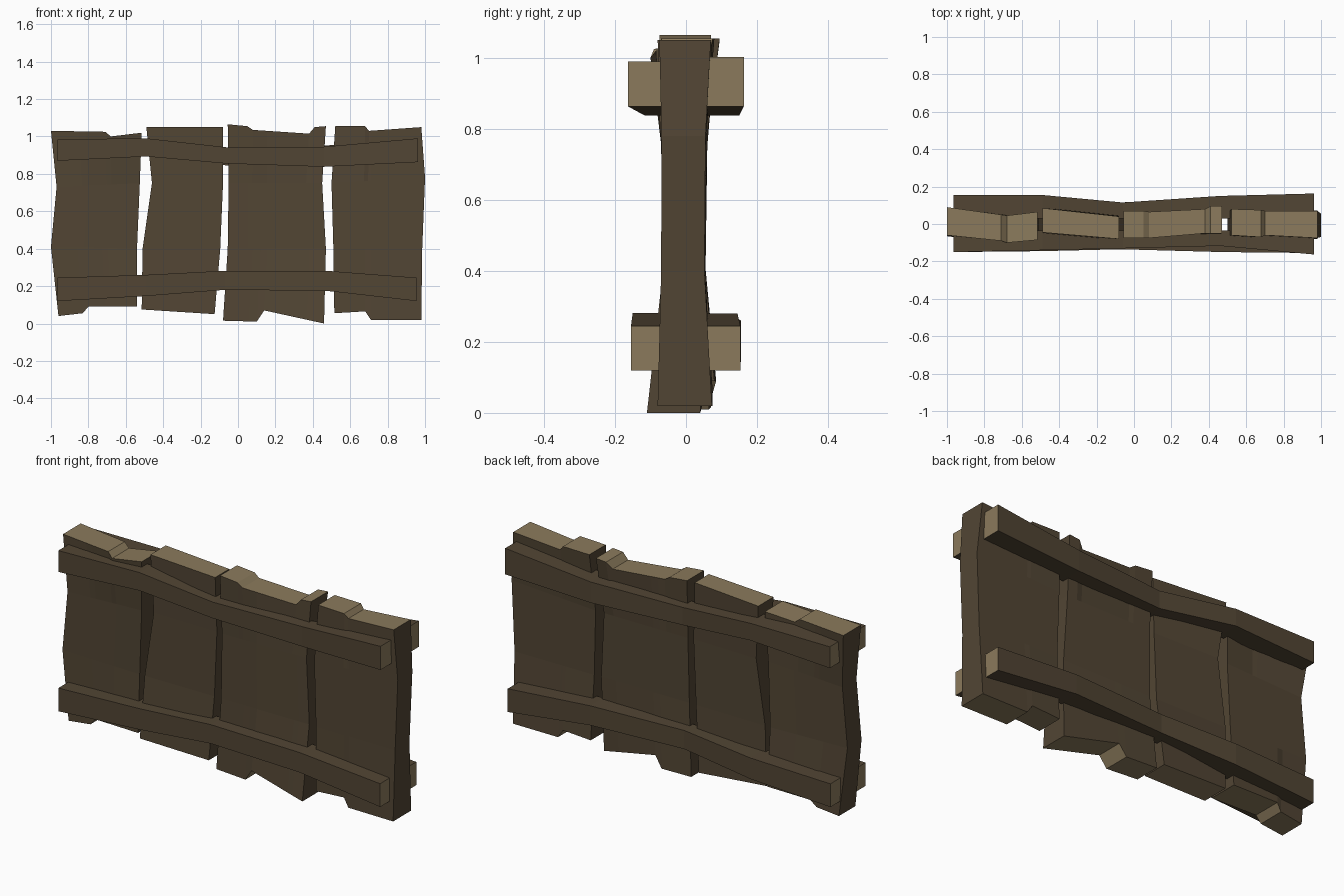
import bpy

def material(name, rgb):
    m = bpy.data.materials.new(name)
    m.diffuse_color = (*rgb, 1)
    return m

BARK = material("dark brown wood", (0.084, 0.060, 0.034))
GRAIN = material("tan end grain", (0.258, 0.195, 0.107))

def build(name, verts, faces, mats):
    me = bpy.data.meshes.new(name)
    me.from_pydata(verts, [], faces)
    me.materials.append(BARK)
    me.materials.append(GRAIN)
    me.polygons.foreach_set("material_index", mats)
    me.update()
    ob = bpy.data.objects.new(name, me)
    bpy.context.collection.objects.link(ob)

def lerp(a, b, t):
    return tuple(p + (q - p) * t for p, q in zip(a, b))

def param(row):
    x0, x1 = row[0][0], row[-1][0]
    return [round((p[0] - x0) / (x1 - x0), 4) for p in row]

def sample(row, u):
    us = param(row)
    for i in range(len(us) - 1):
        if u <= us[i + 1]:
            return lerp(row[i], row[i + 1], (u - us[i]) / (us[i + 1] - us[i]))
    return row[-1]

def plank(name, rows):
    """rows run top to bottom; every point is (x, z, front y, back y)"""
    us = sorted(set(param(rows[0]) + param(rows[-1])))
    n, r = len(us), len(rows)
    pts = [sample(row, u) for row in rows for u in us]
    verts = [(x, f, z) for x, z, f, b in pts] + [(x, b, z) for x, z, f, b in pts]
    o = n * r
    faces, mats = [], []
    for j in range(r - 1):
        for i in range(n - 1):
            a, c = j * n + i, (j + 1) * n + i
            faces += [(c, c + 1, a + 1, a), (o + a, o + a + 1, o + c + 1, o + c)]
            mats += [0, 0]
        a, c = j * n, (j + 1) * n
        faces.append((a, o + a, o + c, c))
        a, c = a + n - 1, c + n - 1
        faces.append((c, o + c, o + a, a))
        mats += [0, 0]
    for i in range(n - 1):                      # sawn ends
        c = (r - 1) * n + i
        faces += [(i, i + 1, o + i + 1, o + i), (c + 1, c, o + c, o + c + 1)]
        mats += [1, 1]
    build(name, verts, faces, mats)

def rail(name, stations, inner):
    """stations are (x, bottom z, top z, outer y)"""
    verts, faces = [], []
    for x, z0, z1, y in stations:
        verts += [(x, y, z0), (x, inner, z0), (x, inner, z1), (x, y, z1)]
    for s in range(len(stations) - 1):
        for k in range(4):
            a, b = s * 4 + k, s * 4 + (k + 1) % 4
            faces.append((a, a + 4, b + 4, b))
    mats = [0] * len(faces) + [1, 1]
    e = len(verts) - 4
    faces += [(0, 1, 2, 3), (e + 3, e + 2, e + 1, e)]
    if inner < 0:                               # front rails: outward winding
        faces = [f[::-1] for f in faces]
    faces = [f[::-1] for f in faces]
    build(name, verts, faces, mats)

# Upright planks
plank("plank_far_left", [
    [(-1, 1.03, -.06, .09), (-.71, 1.025, -.09, .05), (-.68, 1.0, -.10, .045), (-.515, 1.02, -.085, .065)],
    [(-.97, .73, -.065, .055), (-.525, .75, -.07, .05)],
    [(-1, .41, -.065, .055), (-.54, .40, -.065, .055)],
    [(-.96, .04, -.07, .07), (-.83, .055, -.07, .075), (-.80, .09, -.07, .085), (-.54, .09, -.08, .08)]])
plank("plank_mid_left", [
    [(-.49, 1.05, -.045, .085), (-.08, 1.05, -.08, .04)],
    [(-.46, .75, -.06, .06), (-.08, .75, -.065, .05)],
    [(-.51, .40, -.065, .055), (-.095, .40, -.065, .05)],
    [(-.515, .075, -.10, .05), (-.125, .05, -.07, .07)]])
plank("plank_mid_right", [
    [(-.055, 1.065, -.075, .07), (.05, 1.055, -.075, .07), (.08, 1.035, -.075, .065),
     (.38, 1.015, -.05, .08), (.41, 1.05, -.05, .095), (.47, 1.055, -.05, .095)],
    [(-.05, .75, -.065, .055), (.45, .75, -.06, .055)],
    [(-.055, .40, -.065, .05), (.47, .40, -.065, .05)],
    [(-.08, .015, -.07, .07), (.10, .01, -.08, .065), (.14, .07, -.085, .06), (.46, 0, -.11, .04)]])
plank("plank_far_right", [
    [(.52, 1.055, -.06, .08), (.68, 1.055, -.07, .075), (.70, 1.03, -.06, .07), (.98, 1.05, -.075, .07)],
    [(.50, .75, -.065, .055), (1, .78, -.069, .055)],
    [(.51, .40, -.065, .052), (.985, .40, -.07, .052)],
    [(.515, .055, -.07, .075), (.68, .065, -.07, .075), (.71, .02, -.075, .075), (.98, .02, -.08, .073)]])

# Cross rails, front and back
rail("upper_front_rail", [(-.965, .87, .985, -.15), (-.49, .893, .99, -.14), (-.06, .855, .942, -.13),
                          (.46, .838, .945, -.117), (.963, .863, .99, -.163)], -.035)
rail("upper_back_rail", [(-.965, .87, .985, .155), (-.49, .893, .985, .155), (-.06, .845, .94, .115),
                         (.46, .838, .95, .15), (.963, .863, 1.003, .163)], .03)
rail("lower_front_rail", [(-.965, .12, .245, -.15), (-.49, .147, .26, -.145), (-.07, .18, .282, -.135),
                          (.47, .175, .282, -.15), (.955, .12, .245, -.155)], -.035)
rail("lower_back_rail", [(-.965, .12, .245, .15), (-.49, .147, .26, .155), (-.07, .18, .28, .115),
                         (.47, .175, .28, .145), (.955, .12, .245, .153)], .03)
